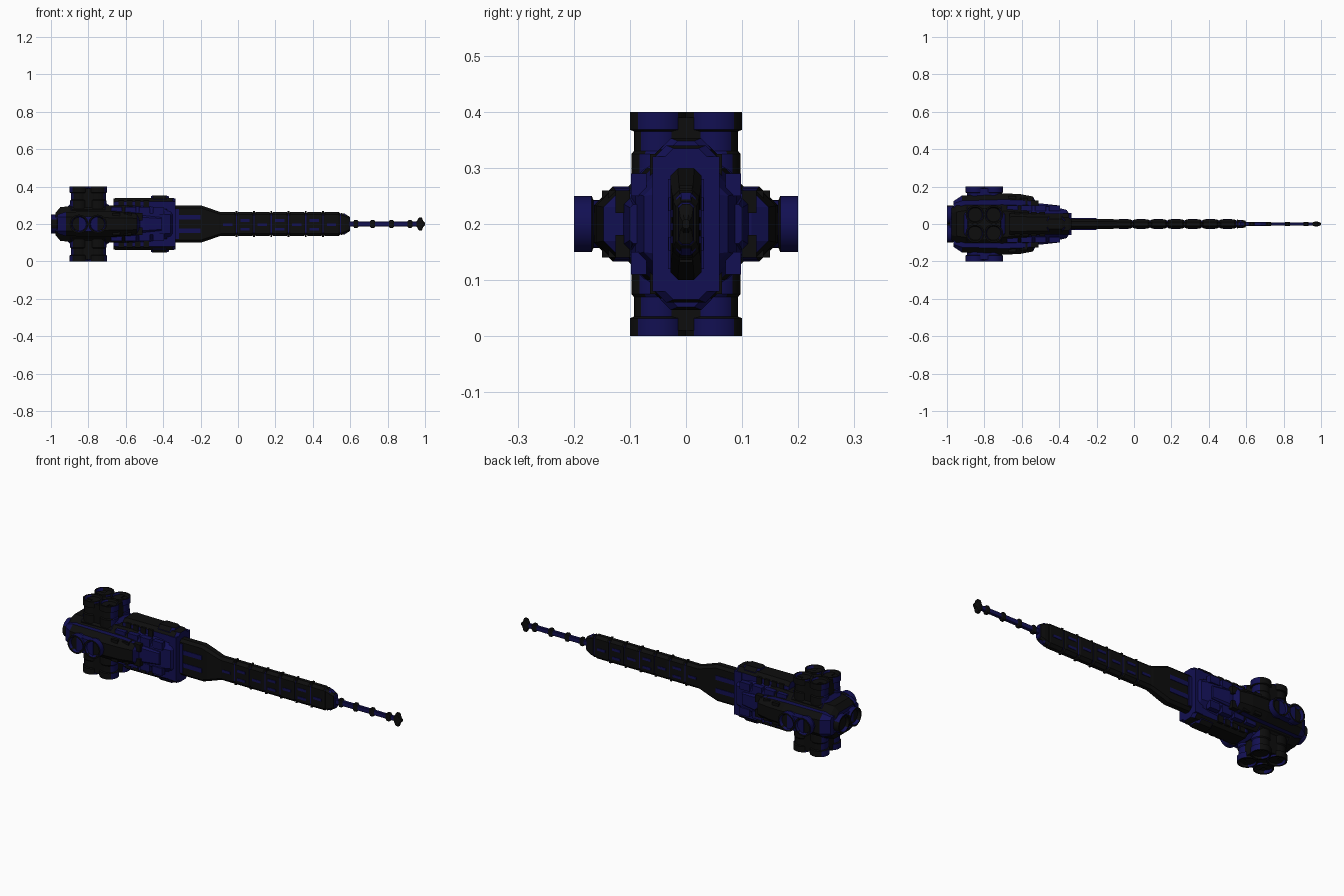
import bpy, bmesh, math
from mathutils import Vector, Matrix

if "Cube" in bpy.data.objects:
    bpy.data.objects.remove(bpy.data.objects["Cube"])

ZC = 0.2  # height of the ship axis


def material(name, rgb):
    m = bpy.data.materials.new(name)
    m.diffuse_color = (*rgb, 1)
    m.use_nodes = True
    m.node_tree.nodes["Principled BSDF"].inputs["Base Color"].default_value = m.diffuse_color
    return m


BLACK = material("near_black", (0.004, 0.004, 0.004))
BLUE = material("navy_blue", (0.006, 0.005, 0.085))


def finish(bm, name, rule=None, color=0):
    """Store a mesh; rule(center, normal) is true on blue faces."""
    bmesh.ops.recalc_face_normals(bm, faces=bm.faces)
    for f in bm.faces:
        f.material_index = int(rule(f.calc_center_median(), f.normal)) if rule else color
    me = bpy.data.meshes.new(name)
    bm.to_mesh(me)
    bm.free()
    me.materials.append(BLACK)
    me.materials.append(BLUE)
    ob = bpy.data.objects.new(name, me)
    bpy.context.collection.objects.link(ob)
    return ob


def add_loft(bm, stations, y=0, z=0, ch=0.3):
    """Chamfered-box hull through stations (x, half width, half height)."""
    rings = []
    for x, hy, hz in stations:
        c = ch * min(hy, hz)
        pts = [(hy, hz - c), (hy - c, hz), (c - hy, hz), (-hy, hz - c),
               (-hy, c - hz), (c - hy, -hz), (hy - c, -hz), (hy, c - hz)]
        rings.append([bm.verts.new((x, y + a, ZC + z + b)) for a, b in pts])
    for r, s in zip(rings, rings[1:]):
        for i in range(8):
            j = (i + 1) % 8
            bm.faces.new((r[i], r[j], s[j], s[i]))
    bm.faces.new(rings[0])
    bm.faces.new(rings[-1])


def loft(name, stations, y=0, z=0, ch=0.3, rule=None, color=0):
    bm = bmesh.new()
    add_loft(bm, stations, y, z, ch)
    return finish(bm, name, rule, color)


def boxes(name, items, color):
    """Several boxes (x0, x1, y0, y1, z0, z1), z relative to the axis."""
    bm = bmesh.new()
    for x0, x1, y0, y1, z0, z1 in items:
        m = Matrix.Translation(((x0 + x1) / 2, (y0 + y1) / 2, ZC + (z0 + z1) / 2))
        bmesh.ops.create_cube(bm, size=1, matrix=m @ Matrix.Diagonal((x1 - x0, y1 - y0, z1 - z0, 1)))
    return finish(bm, name, None, color)


def mirrored(x0, x1, y0, y1, z0, z1):
    """Four copies of a box, mirrored across both axial planes."""
    return [(x0, x1, *sorted((s * y0, s * y1)), *sorted((t * z0, t * z1)))
            for s in (1, -1) for t in (1, -1)]


def thruster(name, direction, centers, rule):
    """Cluster of engine barrels with a collar and a recessed mouth."""
    d = Vector(direction)
    bm = bmesh.new()
    profile = [(0.08, 0.047), (0.125, 0.047), (0.13, 0.043), (0.165, 0.043),
               (0.168, 0.05), (0.2, 0.05), (0.2, 0.042), (0.185, 0.036)]
    u = d.orthogonal().normalized()
    v = d.cross(u)
    n = 24
    for c in centers:
        base = Vector((-0.8, 0, ZC)) + Vector(c)
        rings = [[bm.verts.new(base + d * h + r * (u * math.cos(a) + v * math.sin(a)))
                  for a in (2 * math.pi * i / n for i in range(n))] for h, r in profile]
        for r, s in zip(rings, rings[1:]):
            for i in range(n):
                bm.faces.new((r[i], r[(i + 1) % n], s[(i + 1) % n], s[i]))
        bm.faces.new(rings[0])
        bm.faces.new(rings[-1])
    ob = finish(bm, name, rule)
    bpy.context.view_layer.objects.active = ob
    ob.select_set(True)
    bpy.ops.object.shade_smooth_by_angle(angle=math.radians(35))
    ob.select_set(False)


# Thruster clusters above, below, on both sides and at the stern
E = 0.05
quad = [(a, b, 0) for a in (-E, E) for b in (-E, E)]
for name, s in (("upper_thrusters", 1), ("lower_thrusters", -1)):
    thruster(name, (0, 0, s), quad, lambda c, n: abs(n.x) > 0.7)
for name, s in (("left_thrusters", 1), ("right_thrusters", -1)):
    thruster(name, (0, s, 0), [(-E, 0, 0), (E, 0, 0)],
             lambda c, n: abs(n.x) > 0.6 or abs(n.z) > 0.8)
thruster("stern_thrusters", (-1, 0, 0), [(0, -E, 0), (0, E, 0)], lambda c, n: abs(n.z) > 0.6)

# Blocks that fill the space between the barrels
boxes("thruster_cores", [(-0.885, -0.715, -0.05, 0.05, -0.19, 0.19),
                         (-0.85, -0.75, -0.085, 0.085, -0.19, 0.19)], 0)
boxes("side_thruster_cores", [(-0.85, -0.75, -0.19, 0.19, -0.04, 0.04),
                              (-0.985, -0.9, -0.05, 0.05, -0.04, 0.04)], 1)

# Main body
loft("rear_hull", [(-0.975, 0.085, 0.06), (-0.95, 0.1, 0.09), (-0.9, 0.11, 0.095),
                   (-0.7, 0.11, 0.1), (-0.56, 0.1, 0.1), (-0.42, 0.09, 0.09),
                   (-0.36, 0.075, 0.08), (-0.335, 0.035, 0.07)], ch=0.4,
     rule=lambda c, n: abs(n.z) < 0.5 or c.x > -0.6)
loft("thruster_saddle", [(-0.93, 0.07, 0.07), (-0.89, 0.095, 0.115), (-0.71, 0.095, 0.115),
                         (-0.66, 0.07, 0.08)], ch=0.4, rule=lambda c, n: abs(n.x) > 0.3)

# Side fairings around the side thrusters
for name, s in (("left_fairing", 1), ("right_fairing", -1)):
    loft(name, [(-0.965, 0.025, 0.05), (-0.92, 0.055, 0.065), (-0.7, 0.067, 0.067),
                (-0.61, 0.063, 0.064), (-0.54, 0.05, 0.055), (-0.525, 0.02, 0.04)],
         y=s * 0.097, ch=0.5, rule=lambda c, n: abs(n.x) > 0.35 or abs(n.z) > 0.9)
    loft(name.replace("fairing", "cheek"), [(-0.62, 0.03, 0.05), (-0.5, 0.025, 0.045),
         (-0.41, 0.015, 0.035)], y=s * 0.085, ch=0.4, color=1)

# Dorsal and ventral superstructure
for tag, s in (("upper", 1), ("lower", -1)):
    loft(tag + "_deck", [(-0.665, 0.055, 0.035), (-0.65, 0.06, 0.04), (-0.35, 0.055, 0.04),
                         (-0.335, 0.04, 0.035)], z=s * 0.1, ch=0.5,
         rule=lambda c, n: abs(n.x) > 0.5 or abs(n.y) > 0.8)
    loft(tag + "_tower", [(-0.465, 0.03, 0.025), (-0.455, 0.045, 0.03), (-0.385, 0.045, 0.03),
                          (-0.37, 0.03, 0.025)], z=s * 0.123, ch=0.6,
         rule=lambda c, n: abs(n.z) < 0.6)
boxes("deck_ribs", [b for i in range(4) for b in
                    mirrored(-0.64 + i * 0.045, -0.61 + i * 0.045, 0.03, 0.064, 0.085, 0.125)], 0)
boxes("hull_collar", [(-0.38, -0.335, -0.06, 0.06, -0.12, 0.12)], 1)

# Armour panels on the hull flanks
boxes("flank_panels", [b for i in range(4) for b in
                       mirrored(-0.68 + i * 0.075, -0.62 + i * 0.075, 0.07, 0.098, 0.05, 0.09)], 1)
boxes("dark_flank_panels", [b for i in range(3) for b in
                            mirrored(-0.67 + i * 0.06, -0.63 + i * 0.06, 0.1, 0.15 - i * 0.012, 0.02, 0.06)], 0)

# Neck that tapers into the spine
loft("neck", [(-0.335, 0.028, 0.1), (-0.2, 0.028, 0.1), (-0.17, 0.028, 0.09),
              (-0.1, 0.025, 0.066), (-0.08, 0.022, 0.06)], ch=0.5,
     rule=lambda c, n: abs(n.x) > 0.9)
boxes("neck_trim", [(-0.33, -0.2, -0.031, 0.031, z - 0.012, z + 0.012) for z in (-0.035, 0.035)]
      + [(-0.334, -0.315, -0.032, 0.032, -0.08, 0.08)], 1)

# Long segmented spine
loft("spine_core", [(-0.1, 0.018, 0.056), (0.57, 0.018, 0.056), (0.6, 0.014, 0.035)], ch=0.5, color=1)
bm = bmesh.new()
STEP = 0.0925
for i in range(7):
    x = -0.1 + i * STEP
    add_loft(bm, [(x + 0.003, 0.02, 0.058), (x + 0.01, 0.024, 0.064),
                  (x + STEP - 0.01, 0.024, 0.064), (x + STEP - 0.003, 0.02, 0.058)], ch=0.6)
add_loft(bm, [(0.55, 0.023, 0.06), (0.575, 0.022, 0.05), (0.595, 0.018, 0.04)], ch=0.5)
finish(bm, "spine_segments")
boxes("spine_ribs", [(-0.1 + i * STEP - 0.005, -0.1 + i * STEP + 0.005, -0.012, 0.012, -0.069, 0.069)
                     for i in range(1, 7)], 0)
boxes("spine_plates", [(-0.08 + i * STEP, -0.03 + i * STEP, -0.0265, 0.0265, z, z + 0.014)
                       for i in range(7) for z in ((-0.035, 0.012) if i % 2 else (-0.012,))], 1)

# Forward mast with nodes and a flared tip
loft("mast", [(0.59, 0.01, 0.014), (0.97, 0.008, 0.012)], color=1)
bm = bmesh.new()
for x in (0.63, 0.72, 0.82, 0.92):
    add_loft(bm, [(x - 0.014, 0.009, 0.014), (x - 0.007, 0.012, 0.022),
                  (x + 0.007, 0.012, 0.022), (x + 0.014, 0.009, 0.014)])
finish(bm, "mast_nodes")
loft("mast_tip", [(0.955, 0.009, 0.014), (0.968, 0.013, 0.036), (0.982, 0.013, 0.036),
                  (0.99, 0.01, 0.016), (1.0, 0.006, 0.008)], ch=0.5)
